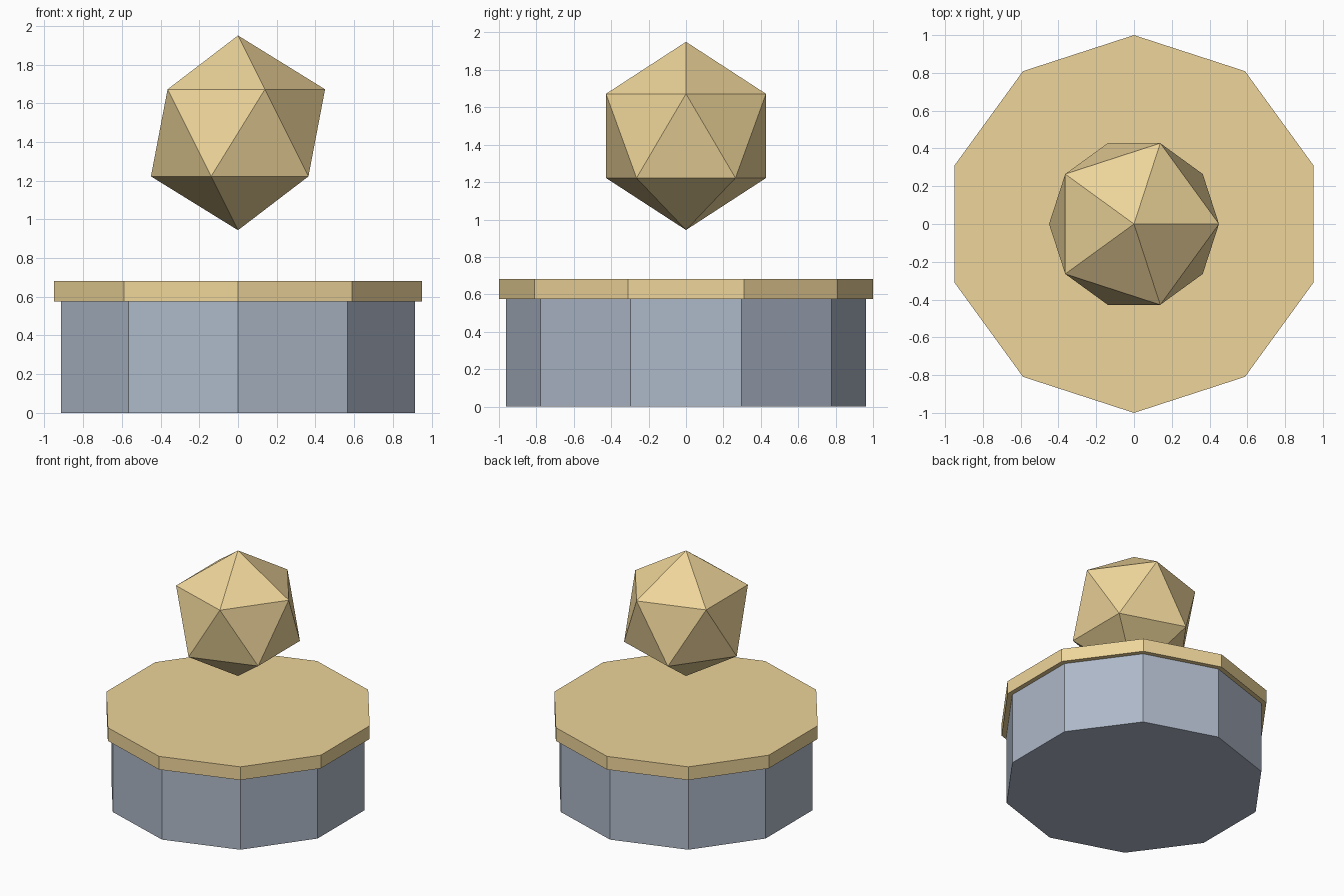
import bpy

if "Cube" in bpy.data.objects:
    bpy.data.objects.remove(bpy.data.objects["Cube"])


def material(name, color):
    mat = bpy.data.materials.new(name)
    mat.diffuse_color = (*color, 1.0)
    mat.use_nodes = True
    mat.node_tree.nodes["Principled BSDF"].inputs["Base Color"].default_value = mat.diffuse_color
    return mat


gold = material("gold", (0.85, 0.66, 0.32))
slate = material("slate_blue", (0.42, 0.48, 0.58))


def finish(name, mat):
    obj = bpy.context.object
    obj.name = name
    obj.data.materials.append(mat)


def decagon_slab(name, radius, z0, z1, mat):
    bpy.ops.mesh.primitive_cylinder_add(vertices=10, radius=radius, depth=z1 - z0,
                                        location=(0, 0, (z0 + z1) / 2))
    finish(name, mat)


# Ten-sided pedestal with a slightly wider cap
decagon_slab("pedestal_base", 0.962, 0.0, 0.576, slate)
decagon_slab("pedestal_cap", 1.0, 0.576, 0.682, gold)

# Floating icosahedron gem above the cap
bpy.ops.mesh.primitive_ico_sphere_add(subdivisions=1, radius=0.503, location=(0, 0, 1.447))
finish("floating_gem", gold)
